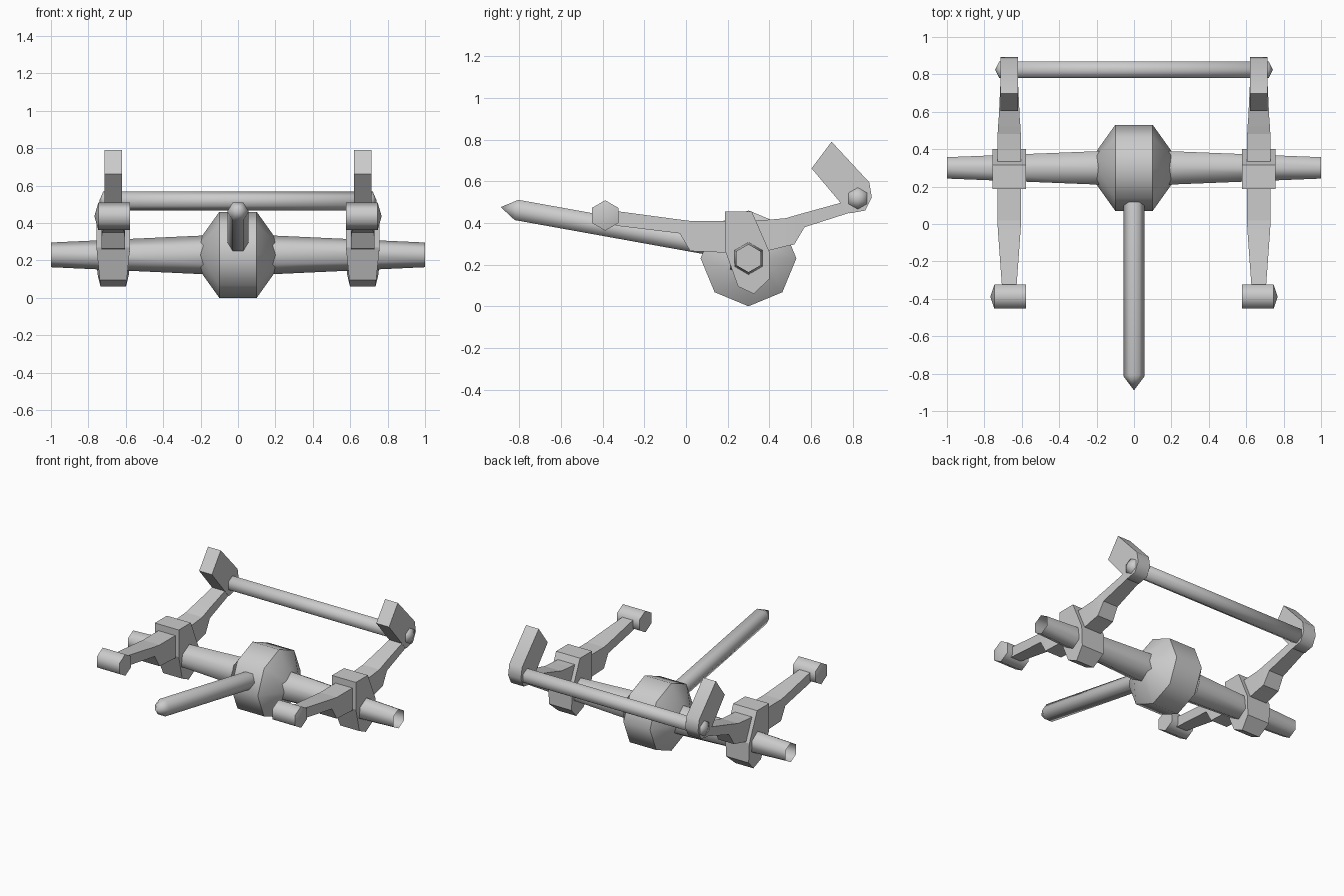
import bpy, bmesh, math
from mathutils import Vector

if "Cube" in bpy.data.objects:
    bpy.data.objects.remove(bpy.data.objects["Cube"])

ARM_X = 0.667


def loft(name, rings, caps=True, mirror=False, smooth=0):
    """Skin a list of rings; a one-point ring makes a pointed end."""
    bm = bmesh.new()
    rows = [[bm.verts.new(p) for p in ring] for ring in rings]
    for a, b in zip(rows, rows[1:]):
        n = max(len(a), len(b))
        for i in range(n):
            j = (i + 1) % n
            if len(a) == 1:
                bm.faces.new((a[0], b[j], b[i]))
            elif len(b) == 1:
                bm.faces.new((a[i], a[j], b[0]))
            else:
                bm.faces.new((a[i], a[j], b[j], b[i]))
    if caps:
        for row in (rows[0], rows[-1]):
            if len(row) > 2:
                bm.faces.new(row)
    bmesh.ops.recalc_face_normals(bm, faces=bm.faces)
    me = bpy.data.meshes.new(name)
    bm.to_mesh(me)
    bm.free()
    ob = bpy.data.objects.new(name, me)
    bpy.context.collection.objects.link(ob)
    if smooth:
        bpy.ops.object.select_all(action='DESELECT')
        ob.select_set(True)
        bpy.context.view_layer.objects.active = ob
        bpy.ops.object.shade_smooth_by_angle(angle=math.radians(smooth))
    if mirror:
        ob.modifiers.new("Mirror", 'MIRROR')
    return ob


def turned(origin, axis, up, stations, sides):
    """Rings around an axis from (distance, radius) stations, first corner at up."""
    o, d = Vector(origin), Vector(axis).normalized()
    u = Vector(up)
    u = (u - d * u.dot(d)).normalized()
    v = d.cross(u)
    rings = []
    for t, r in stations:
        if r == 0:
            rings.append([o + d * t])
        else:
            angles = [2 * math.pi * i / sides for i in range(sides)]
            rings.append([o + d * t + (u * math.cos(a) + v * math.sin(a)) * r
                          for a in angles])
    return rings


def slab(profile, stations):
    """Rings of a side profile (y, z) at each x."""
    return [[(x, y, z) for y, z in profile] for x in stations]


X, Z = (1, 0, 0), (0, 0, 1)

# Round central hub
loft("hub", turned((0, 0.3, 0.23), X, Z,
     [(-0.2, 0.09), (-0.1, 0.23), (0.1, 0.23), (0.2, 0.09)], 8), smooth=50)

# Tapered six-sided axle tube, open at both ends
loft("axle", turned((0, 0.3, 0.23), X, Z,
     [(-1, 0.066), (-0.15, 0.105), (0.15, 0.105), (1, 0.066)], 6),
     caps=False, smooth=65)

# Pointed front handle rising away from the hub
loft("handle", turned((0, 0.2, 0.28), (0, -1, 0.18), X,
     [(0, 0.057), (1.03, 0.057), (1.107, 0)], 6), smooth=65)

# Clamps around the axle, narrower toward the bottom
clamp_profile = [(0.187, 0.455), (0.316, 0.455), (0.40, 0.263), (0.40, 0.13),
                 (0.325, 0.06), (0.25, 0.095), (0.187, 0.27)]
clamp_widths = [0.09, 0.09, 0.09, 0.085, 0.068, 0.072, 0.09]
loft("clamp", [[(ARM_X + s * w, y, z) for (y, z), w in zip(clamp_profile, clamp_widths)]
               for s in (-1, 1)], mirror=True)


# Arms as rectangular sections: (y, top, bottom, half width)
def arm(name, sections):
    loft(name, [[(ARM_X - w, y, b), (ARM_X + w, y, b), (ARM_X + w, y, t), (ARM_X - w, y, t)]
                for y, t, b, w in sections], mirror=True)


arm("front_arm", [(-0.39, 0.462, 0.40, 0.036), (-0.32, 0.455, 0.385, 0.04),
                  (-0.03, 0.416, 0.35, 0.061), (0.02, 0.41, 0.265, 0.063),
                  (0.25, 0.41, 0.255, 0.064)])
arm("back_arm", [(0.28, 0.41, 0.258, 0.064), (0.39, 0.415, 0.266, 0.064),
                 (0.48, 0.423, 0.288, 0.062), (0.52, 0.435, 0.297, 0.06),
                 (0.57, 0.449, 0.38, 0.056), (0.82, 0.518, 0.46, 0.044)])

# Pegs at the front of the arms, pointed on the outside
loft("front_peg", turned((0, -0.388, 0.436), X, Z,
     [(0.577, 0.073), (0.747, 0.073), (0.768, 0)], 6), mirror=True, smooth=65)

# Upright paddles at the back of the arms
paddle = [(0.699, 0.79), (0.88, 0.595), (0.892, 0.523), (0.861, 0.46),
          (0.785, 0.446), (0.756, 0.48), (0.603, 0.662)]
loft("back_paddle", slab(paddle, (ARM_X - 0.048, ARM_X + 0.048)), mirror=True, smooth=60)

# Back cross rod with tapered ends
loft("cross_rod", turned((0, 0.825, 0.518), X, Z,
     [(-0.742, 0), (-0.72, 0.052), (0.72, 0.052), (0.742, 0)], 6), smooth=65)
